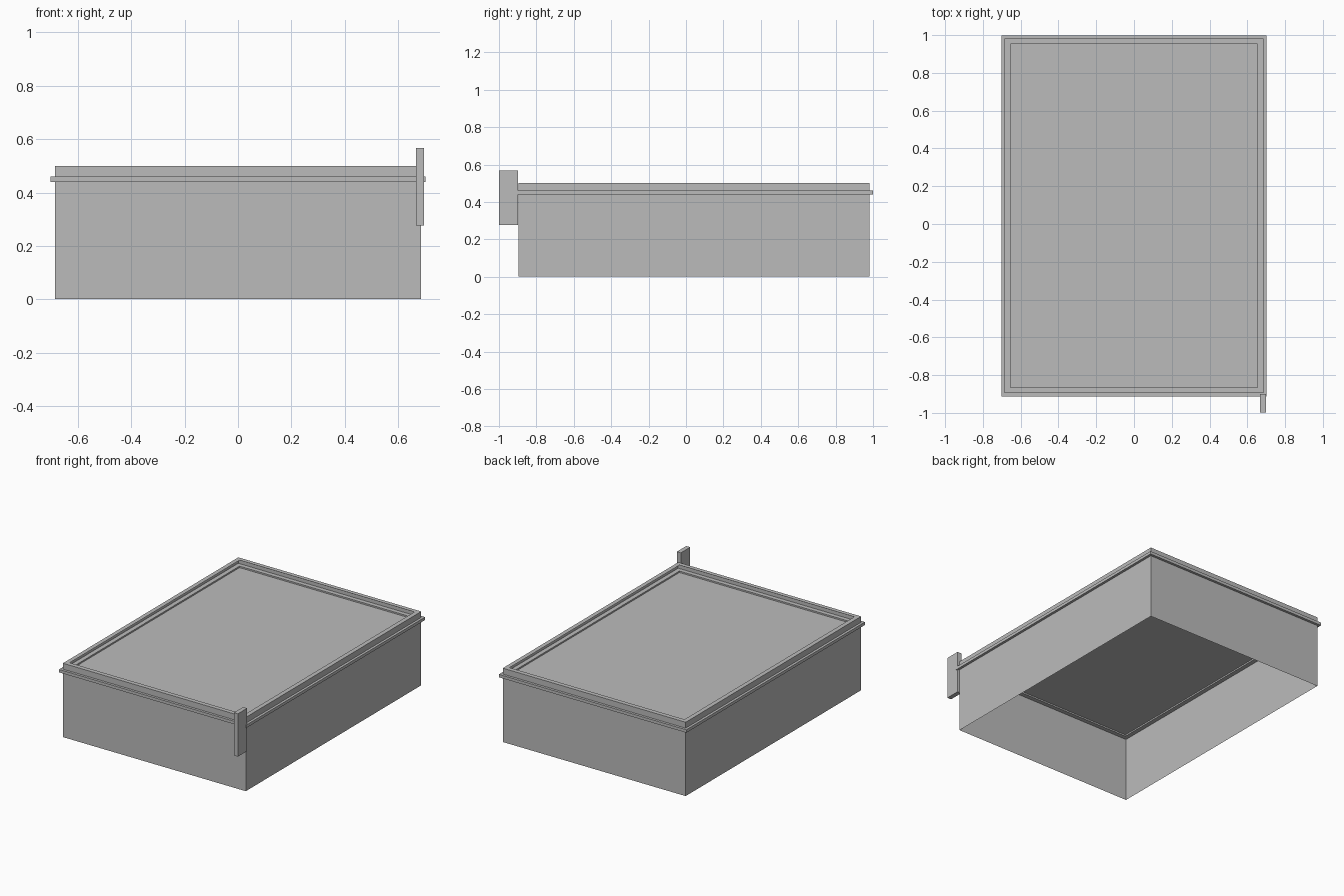
import bpy
import bmesh

cube = bpy.data.objects.get("Cube")
if cube:
    bpy.data.objects.remove(cube, do_unlink=True)

grey = bpy.data.materials.new("plain grey")
grey.use_nodes = True
colour = (0.5, 0.5, 0.5, 1)
grey.diffuse_color = colour
grey.node_tree.nodes["Principled BSDF"].inputs["Base Color"].default_value = colour

# Footprint of the outer wall: x min, x max, y min, y max
WALL = (-0.685, 0.685, -0.895, 0.982)


def loop(bm, offset, z):
    """Rectangle following the wall footprint, grown by offset."""
    x0, x1, y0, y1 = WALL
    x0, x1, y0, y1 = x0 - offset, x1 + offset, y0 - offset, y1 + offset
    return [bm.verts.new((x, y, z)) for x, y in ((x0, y0), (x1, y0), (x1, y1), (x0, y1))]


def frame(name, profile, closed=False, filled=False):
    """Sweep an (offset, height) profile around the footprint."""
    bm = bmesh.new()
    rings = [loop(bm, o, z) for o, z in profile]
    pairs = list(zip(rings, rings[1:]))
    if closed:
        pairs.append((rings[-1], rings[0]))
    for low, high in pairs:
        for i in range(4):
            j = (i + 1) % 4
            bm.faces.new((low[i], low[j], high[j], high[i]))
    if filled:
        bm.faces.new(rings[-1])
    return finish(name, bm)


def finish(name, bm):
    mesh = bpy.data.meshes.new(name)
    bm.to_mesh(mesh)
    bm.free()
    mesh.materials.append(grey)
    obj = bpy.data.objects.new(name, mesh)
    bpy.context.collection.objects.link(obj)
    return obj


# Thin open-bottomed walls, turned in at the top to form the rim
frame("walls", [(0, 0), (0, 0.5), (-0.03, 0.5)])

# Flange ring that sticks out around the walls and forms an inner ledge
frame("flange", [(0.017, 0.44), (0.017, 0.46), (-0.03, 0.46), (-0.03, 0.44)], closed=True)

# Recessed panel held by the ledge
frame("panel", [(-0.03, 0.45)], filled=True)

# Upright tab on the front left corner
bm = bmesh.new()
bmesh.ops.create_cube(bm, size=1)
bmesh.ops.scale(bm, vec=(0.03, 0.1, 0.29), verts=bm.verts)
bmesh.ops.translate(bm, vec=(0.683, -0.949, 0.422), verts=bm.verts)
finish("corner_tab", bm)
